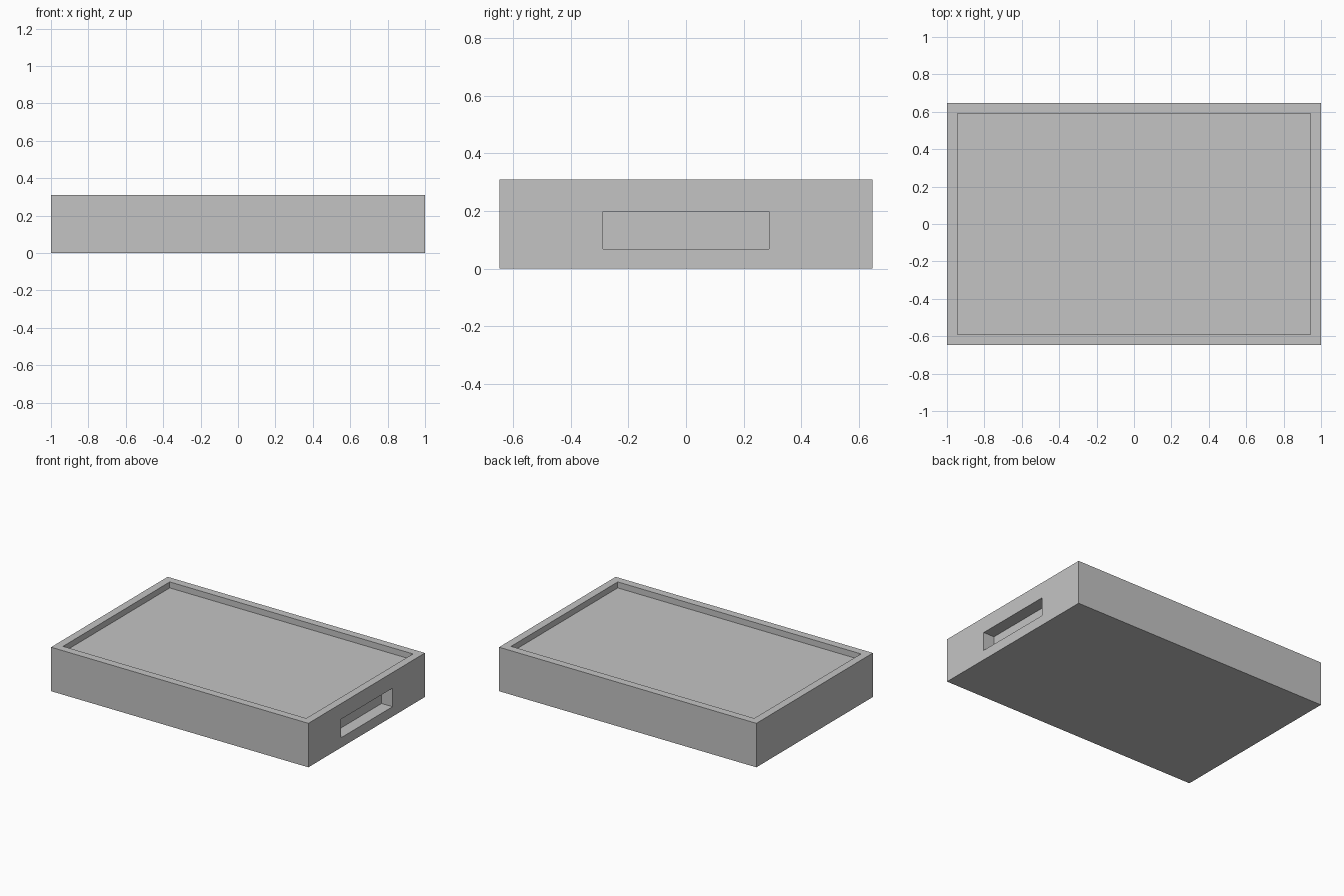
import bpy
import bmesh
from mathutils import Vector

cube = bpy.data.objects.get("Cube")
if cube:
    bpy.data.objects.remove(cube, do_unlink=True)

WIDTH, DEPTH, HEIGHT = 2.0, 1.294, 0.309

grey = bpy.data.materials.new("matte_grey")
grey.use_nodes = True
colour = (0.55, 0.55, 0.55, 1.0)
grey.diffuse_color = colour
grey.node_tree.nodes["Principled BSDF"].inputs["Base Color"].default_value = colour


def box(name, low, high):
    """Axis-aligned box between two corners."""
    low, high = Vector(low), Vector(high)
    bm = bmesh.new()
    bmesh.ops.create_cube(bm, size=1)
    bmesh.ops.scale(bm, vec=high - low, verts=bm.verts)
    bmesh.ops.translate(bm, vec=(low + high) / 2, verts=bm.verts)
    mesh = bpy.data.meshes.new(name)
    bm.to_mesh(mesh)
    bm.free()
    mesh.materials.append(grey)
    obj = bpy.data.objects.new(name, mesh)
    bpy.context.collection.objects.link(obj)
    return obj


def cut(target, cutter):
    """Carve the cutter out of the target and hide it."""
    mod = target.modifiers.new(cutter.name, 'BOOLEAN')
    mod.operation = 'DIFFERENCE'
    mod.solver = 'EXACT'
    mod.object = cutter
    cutter.hide_render = True
    cutter.hide_viewport = True
    cutter.display_type = 'WIRE'


# Solid tray body
body = box("tray_body", (-WIDTH / 2, -DEPTH / 2, 0), (WIDTH / 2, DEPTH / 2, HEIGHT))

# Shallow recess in the top, leaving an even rim
rim = 0.055
x, y = WIDTH / 2 - rim, DEPTH / 2 - rim
cut(body, box("top_recess_cutter", (-x, -y, HEIGHT - 0.042), (x, y, HEIGHT + 0.1)))

# Blind grip slot in the +x end
cut(body, box("grip_slot_cutter", (WIDTH / 2 - 0.085, -0.287, 0.069),
              (WIDTH / 2 + 0.1, 0.287, 0.199)))
